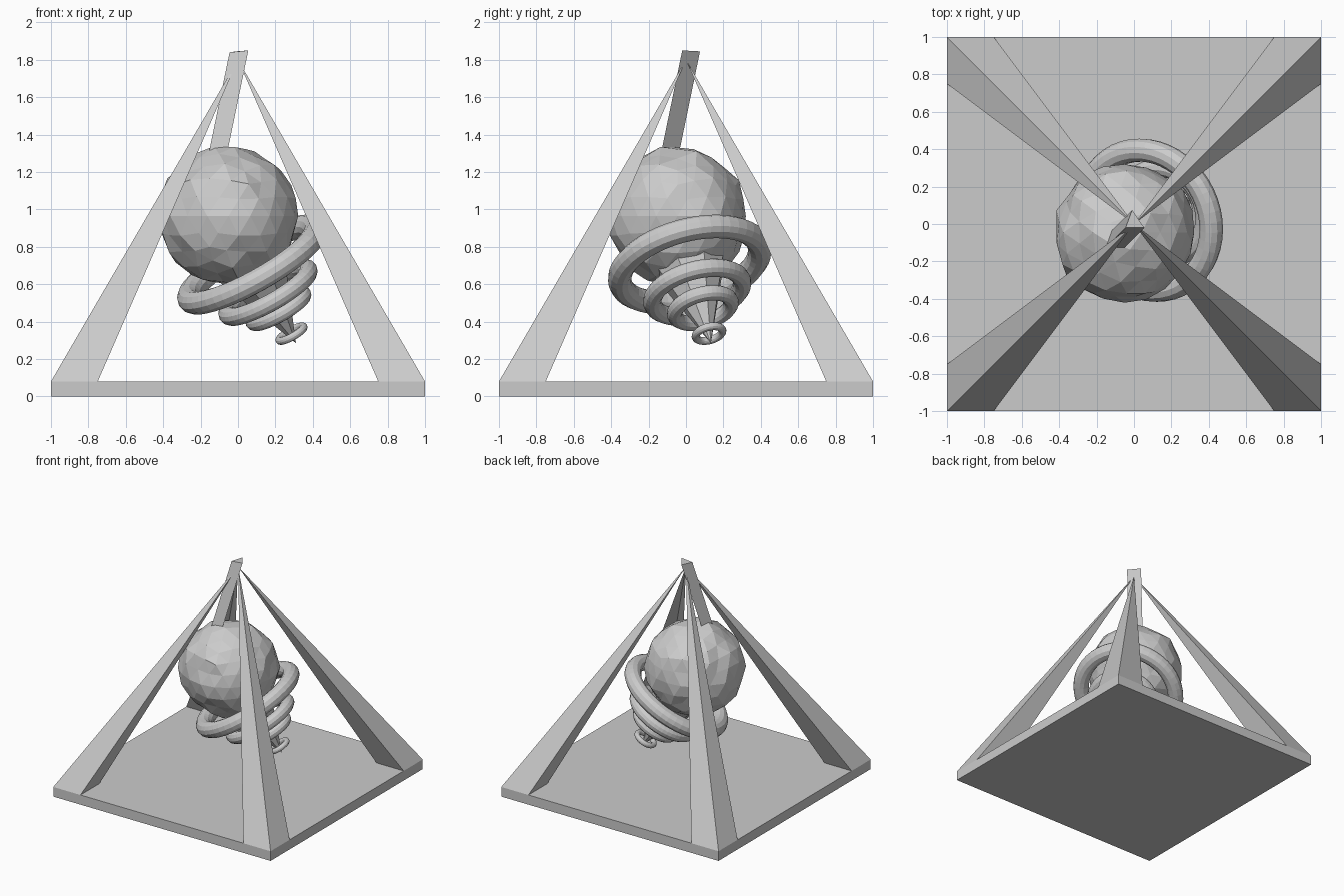
import bpy, bmesh, random
from mathutils import Vector, Matrix

cube = bpy.data.objects.get("Cube")
if cube:
    bpy.data.objects.remove(cube, do_unlink=True)

grey = bpy.data.materials.new("plain grey")
grey.use_nodes = True
grey.diffuse_color = (0.6, 0.6, 0.6, 1)
grey.node_tree.nodes["Principled BSDF"].inputs["Base Color"].default_value = (0.6, 0.6, 0.6, 1)


def finish(name, bm):
    """Turn a bmesh into a flat shaded grey object."""
    bmesh.ops.recalc_face_normals(bm, faces=bm.faces)
    mesh = bpy.data.meshes.new(name)
    bm.to_mesh(mesh)
    bm.free()
    mesh.materials.append(grey)
    obj = bpy.data.objects.new(name, mesh)
    bpy.context.collection.objects.link(obj)
    return obj


def loft(name, lower, upper):
    """Join two matching outlines into a closed solid."""
    bm = bmesh.new()
    a = [bm.verts.new(p) for p in lower]
    b = [bm.verts.new(p) for p in upper]
    bm.faces.new(a)
    bm.faces.new(b)
    n = len(a)
    for i in range(n):
        j = (i + 1) % n
        bm.faces.new((a[i], a[j], b[j], b[i]))
    return finish(name, bm)


# Square base slab
SLAB = 0.08
corners = [(-1, -1), (1, -1), (1, 1), (-1, 1)]
loft("base_slab", [(x, y, 0) for x, y in corners], [(x, y, SLAB) for x, y in corners])

# Four tapering legs meeting at the apex
for sx, sy, label in ((1, -1, "front_left"), (-1, -1, "front_right"),
                      (1, 1, "back_left"), (-1, 1, "back_right")):
    bm = bmesh.new()
    foot = [bm.verts.new((sx * x, sy * y, SLAB))
            for x, y in ((1, 1), (0.75, 1), (0.75, 0.75), (1, 0.75))]
    apex = bm.verts.new((0, 0, 1.8))
    bm.faces.new(foot)
    for i in range(4):
        bm.faces.new((foot[i], foot[(i + 1) % 4], apex))
    finish(label + "_leg", bm)

# Slanted three sided hanging rod
top = [Vector(p) for p in ((-0.045, -0.02, 1.84), (0.055, -0.02, 1.85), (-0.01, 0.075, 1.845))]
loft("hanging_rod", [p + Vector((-0.13, -0.13, -0.63)) for p in top], top)

# Rough faceted ball
random.seed(4)
bm = bmesh.new()
bmesh.ops.create_icosphere(bm, subdivisions=3, radius=0.375)
for v in bm.verts:
    v.co *= random.uniform(0.955, 1.03)
bmesh.ops.translate(bm, verts=bm.verts, vec=(-0.05, -0.045, 0.965))
finish("faceted_ball", bm)

# Tilted cone below the ball, pointing along the shared axis
axis = Vector((0.48, 0.23, -0.85)).normalized()
tilt = axis.to_track_quat("Z", "Y").to_matrix().to_4x4()
tip = Vector((0.31, 0.133, 0.285))
length = 0.66
bm = bmesh.new()
bmesh.ops.create_cone(bm, cap_ends=True, segments=8, radius1=0.27, radius2=0,
                      depth=length, matrix=Matrix.Translation(tip - axis * length / 2) @ tilt)
finish("tilted_cone", bm)

# Rings shrinking towards the cone tip
rings = [("large", (0.075, 0.02, 0.705), 0.385, 0.063),
         ("middle", (0.16, 0.06, 0.557), 0.247, 0.049),
         ("small", (0.215, 0.09, 0.472), 0.155, 0.041),
         ("tip", (0.286, 0.123, 0.336), 0.074, 0.021)]
for size, centre, major, minor in rings:
    bpy.ops.mesh.primitive_torus_add(major_radius=major, minor_radius=minor,
                                     major_segments=48, minor_segments=12)
    ring = bpy.context.object
    ring.name = size + "_ring"
    ring.matrix_world = Matrix.Translation(centre) @ tilt
    ring.data.materials.append(grey)
